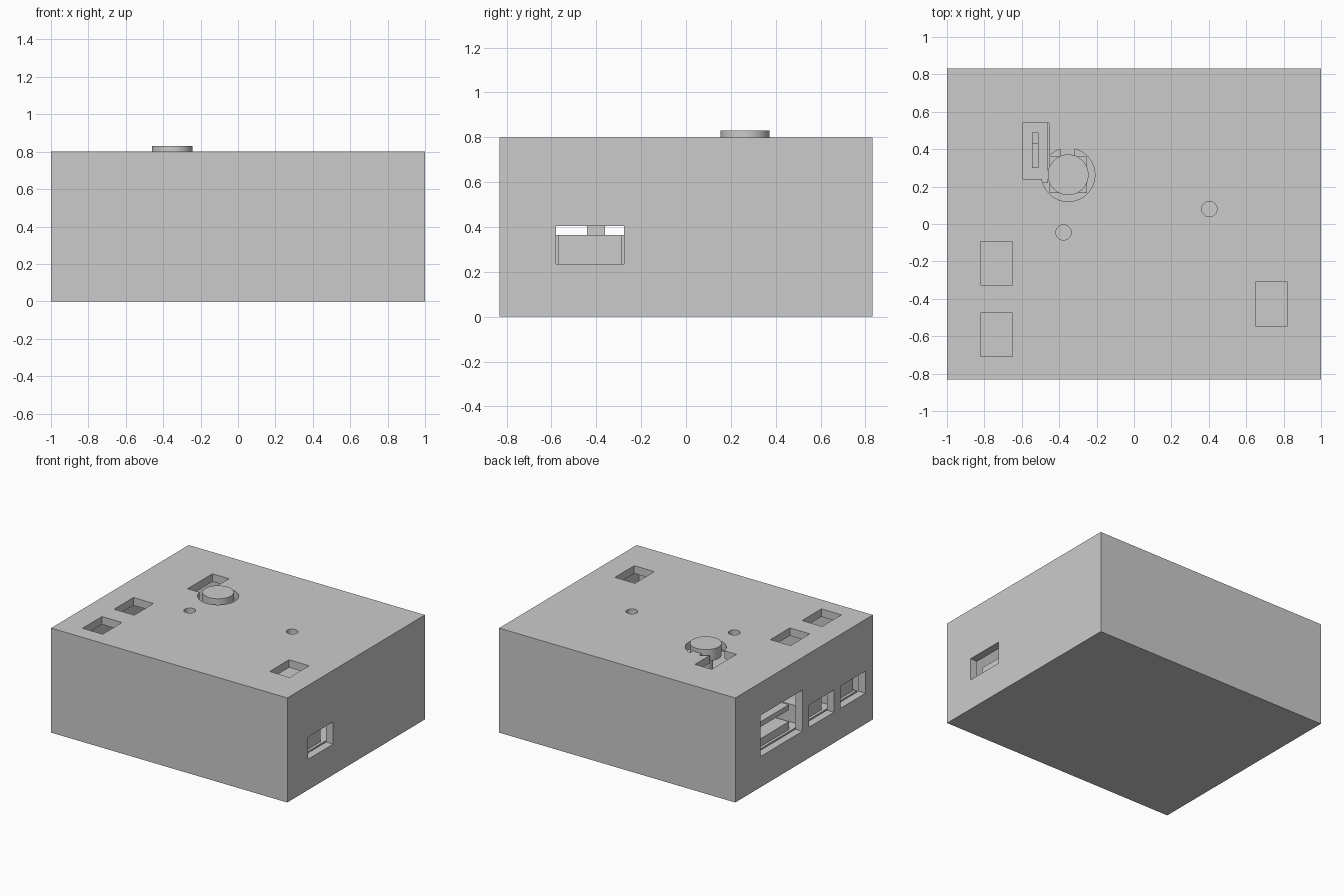
import bpy
import math

if "Cube" in bpy.data.objects:
    bpy.data.objects.remove(bpy.data.objects["Cube"])

grey = bpy.data.materials.new("plain_grey")
grey.diffuse_color = (0.6, 0.6, 0.6, 1)
grey.use_nodes = True
grey.node_tree.nodes["Principled BSDF"].inputs["Base Color"].default_value = grey.diffuse_color


def box(name, x, y, z):
    """Box from (min, max) pairs on each axis."""
    bpy.ops.mesh.primitive_cube_add(
        size=1, location=[(a + b) / 2 for a, b in (x, y, z)])
    o = bpy.context.object
    o.name = name
    o.scale = [b - a for a, b in (x, y, z)]
    bpy.ops.object.transform_apply(location=False, rotation=False, scale=True)
    o.data.materials.append(grey)
    return o


def disc(name, x, y, z, r, sides=48):
    bpy.ops.mesh.primitive_cylinder_add(
        vertices=sides, radius=r, depth=z[1] - z[0], location=(x, y, sum(z) / 2))
    o = bpy.context.object
    o.name = name
    o.data.materials.append(grey)
    bpy.ops.object.shade_smooth_by_angle(angle=math.radians(30))
    return o


def cut(target, cutter):
    m = target.modifiers.new("cut", "BOOLEAN")
    m.operation = "DIFFERENCE"
    m.solver = "EXACT"
    m.object = cutter
    cutter.hide_render = True
    cutter.hide_set(True)


# Hollow case
WALL, TOP, BOARD = 0.06, 0.8, 0.23
case = box("case", (-1, 1), (-0.832, 0.832), (0, TOP))
cut(case, box("cavity_cutter", (-1 + WALL, 1 - WALL),
              (-0.832 + WALL, 0.832 - WALL), (WALL, TOP - WALL)))

# Circuit board and its corner posts
box("board", (-0.92, 0.92), (-0.75, 0.75), (0.19, BOARD))
for sx in (-1, 1):
    for sy in (-1, 1):
        disc("board_post", sx * 0.84, sy * 0.68, (WALL, 0.19), 0.05, 24)

# Wire terminals, each with a side opening and a screw opening above
for side, y in ((-1, -0.21), (-1, -0.592), (1, -0.428)):
    def span(a, b):
        return tuple(sorted((side * a, side * b)))
    box("terminal", span(0.61, 0.90), (y - 0.142, y + 0.142), (BOARD, 0.365))
    cut(case, box("wire_cutter", span(0.91, 1.1), (y - 0.151, y + 0.151), (0.235, 0.405)))
    cut(case, box("screw_cutter", span(0.65, 0.82), (y - 0.117, y + 0.117), (0.7, 0.9)))

# Large socket opening with a stacked socket behind it
cut(case, box("socket_cutter", (-1.1, -0.91), (0.02, 0.53), (0.235, 0.55)))
box("socket_base", (-0.90, -0.62), (0.04, 0.51), (BOARD, 0.29))
box("socket_back", (-0.66, -0.62), (0.04, 0.51), (0.29, 0.50))
box("socket_shelf", (-0.90, -0.66), (0.04, 0.51), (0.38, 0.42))

# Slide switch under its slot
cut(case, box("slot_cutter", (-0.595, -0.455), (0.24, 0.54), (0.7, 0.9)))
box("slide_switch", (-0.60, -0.46), (0.22, 0.56), (BOARD, 0.45))
box("slide_lever", (-0.545, -0.51), (0.30, 0.43), (0.45, 0.60))
box("slide_track", (-0.545, -0.51), (0.43, 0.49), (0.45, 0.47))

# Push button on a hinge tab, with the switch below
BX, BY = -0.352, 0.263
cut(case, disc("button_cutter", BX, BY, (0.7, 0.9), 0.143))
disc("button", BX, BY, (0.74, 0.83), 0.109)
box("button_hinge", (-0.392, -0.315), (0.36, 0.41), (0.74, TOP))
box("button_switch", (BX - 0.1, BX + 0.1), (BY - 0.097, BY + 0.097), (BOARD, 0.60))
disc("button_plunger", BX, BY, (0.60, 0.74), 0.05, 24)

# Round indicator holes
for x, y in ((0.403, 0.08), (-0.377, -0.045)):
    cut(case, disc("indicator_cutter", x, y, (0.7, 0.9), 0.041, 32))
